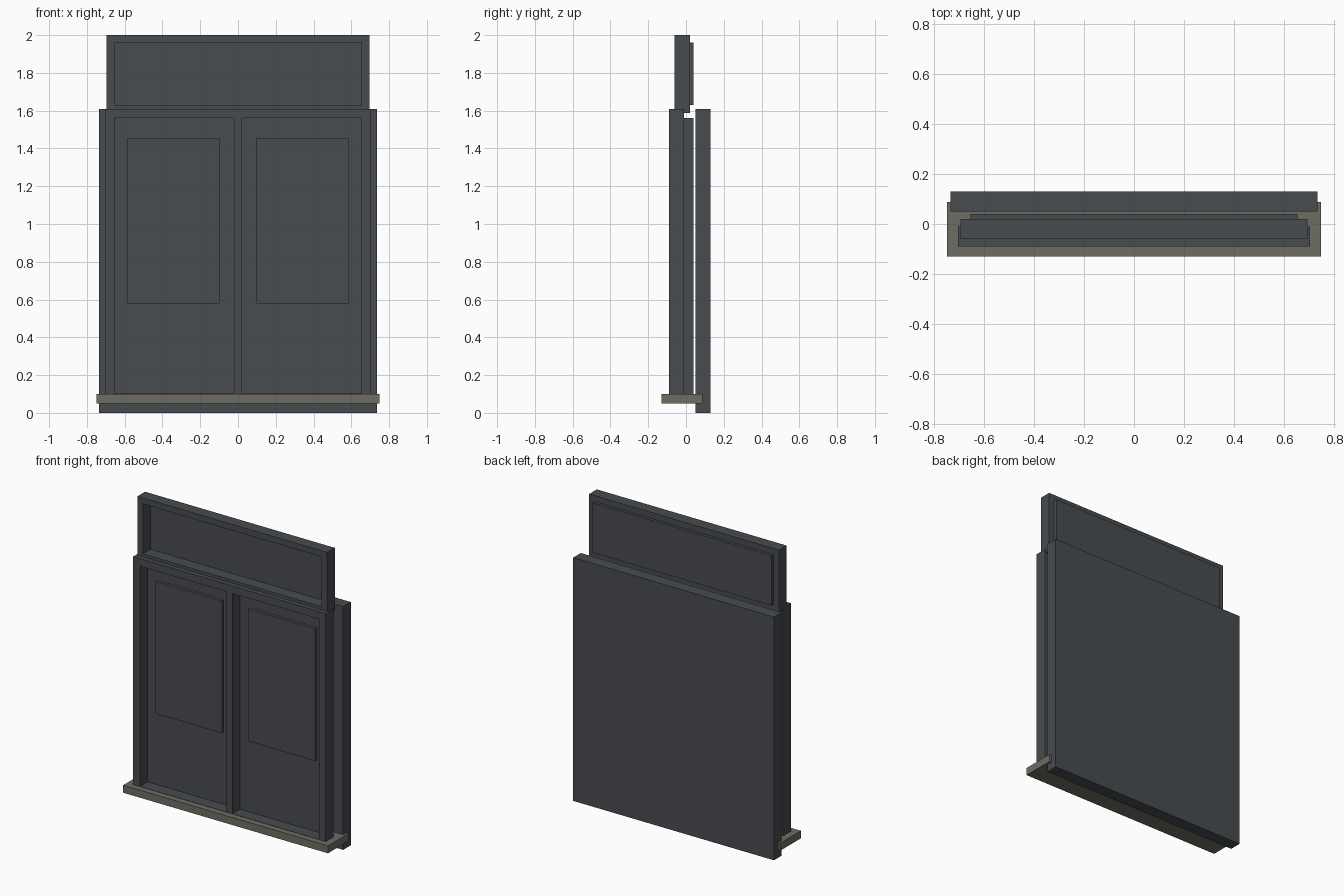
import bpy, bmesh, math
from mathutils import Vector

if "Cube" in bpy.data.objects:
    bpy.data.objects.remove(bpy.data.objects["Cube"])


def material(name, rgb):
    m = bpy.data.materials.new(name)
    m.diffuse_color = (*rgb, 1.0)
    m.use_nodes = True
    m.node_tree.nodes["Principled BSDF"].inputs["Base Color"].default_value = m.diffuse_color
    return m


DARK = material("dark_slate_paint", (0.065, 0.072, 0.080))
STONE = material("grey_stone", (0.155, 0.155, 0.130))


def finish(name, bm, mat):
    bmesh.ops.recalc_face_normals(bm, faces=bm.faces[:])
    mesh = bpy.data.meshes.new(name)
    bm.to_mesh(mesh)
    bm.free()
    mesh.materials.append(mat)
    ob = bpy.data.objects.new(name, mesh)
    bpy.context.collection.objects.link(ob)
    return ob


def frame(name, xs, ys, zs, holes=(), mat=DARK):
    """Grid of cells in x/z with some cells left open, given depth along y."""
    bm = bmesh.new()
    v = [[bm.verts.new((x, ys[0], z)) for z in zs] for x in xs]
    for i in range(len(xs) - 1):
        for k in range(len(zs) - 1):
            if (i, k) not in holes:
                bm.faces.new((v[i][k], v[i + 1][k], v[i + 1][k + 1], v[i][k + 1]))
    front = bm.faces[:]
    ext = bmesh.ops.extrude_face_region(bm, geom=front, use_keep_orig=True)
    moved = [g for g in ext["geom"] if isinstance(g, bmesh.types.BMVert)]
    bmesh.ops.translate(bm, verts=moved, vec=Vector((0, ys[1] - ys[0], 0)))
    return finish(name, bm, mat)


def box(name, x, y, z, mat=DARK):
    return frame(name, x, y, z, mat=mat)


# Backing slab and sill
box("backing_slab", (-0.735, 0.735), (0.05, 0.13), (0, 1.61))
box("window_sill", (-0.75, 0.75), (-0.13, 0.088), (0.05, 0.10), STONE)

# Lower frame with two openings split by a mullion
frame("lower_frame", (-0.705, -0.655, -0.022, 0.022, 0.655, 0.705),
      (-0.09, -0.01), (0.06, 0.102, 1.56, 1.61), {(1, 1), (3, 1)})

# Upper frame with one wide opening
frame("upper_frame", (-0.695, -0.655, 0.655, 0.695),
      (-0.06, 0.02), (1.587, 1.63, 1.96, 2.0), {(1, 1)})
box("upper_panel", (-0.655, 0.655), (0.02, 0.04), (1.63, 1.96))

# Sash panels with raised plates, left and right
for side, s in (("left", -1), ("right", 1)):
    box(f"{side}_panel", sorted((s * 0.022, s * 0.655)), (-0.01, 0.04), (0.09, 1.56))
    box(f"{side}_raised_plate", sorted((s * 0.098, s * 0.585)), (-0.03, -0.01), (0.58, 1.455))
